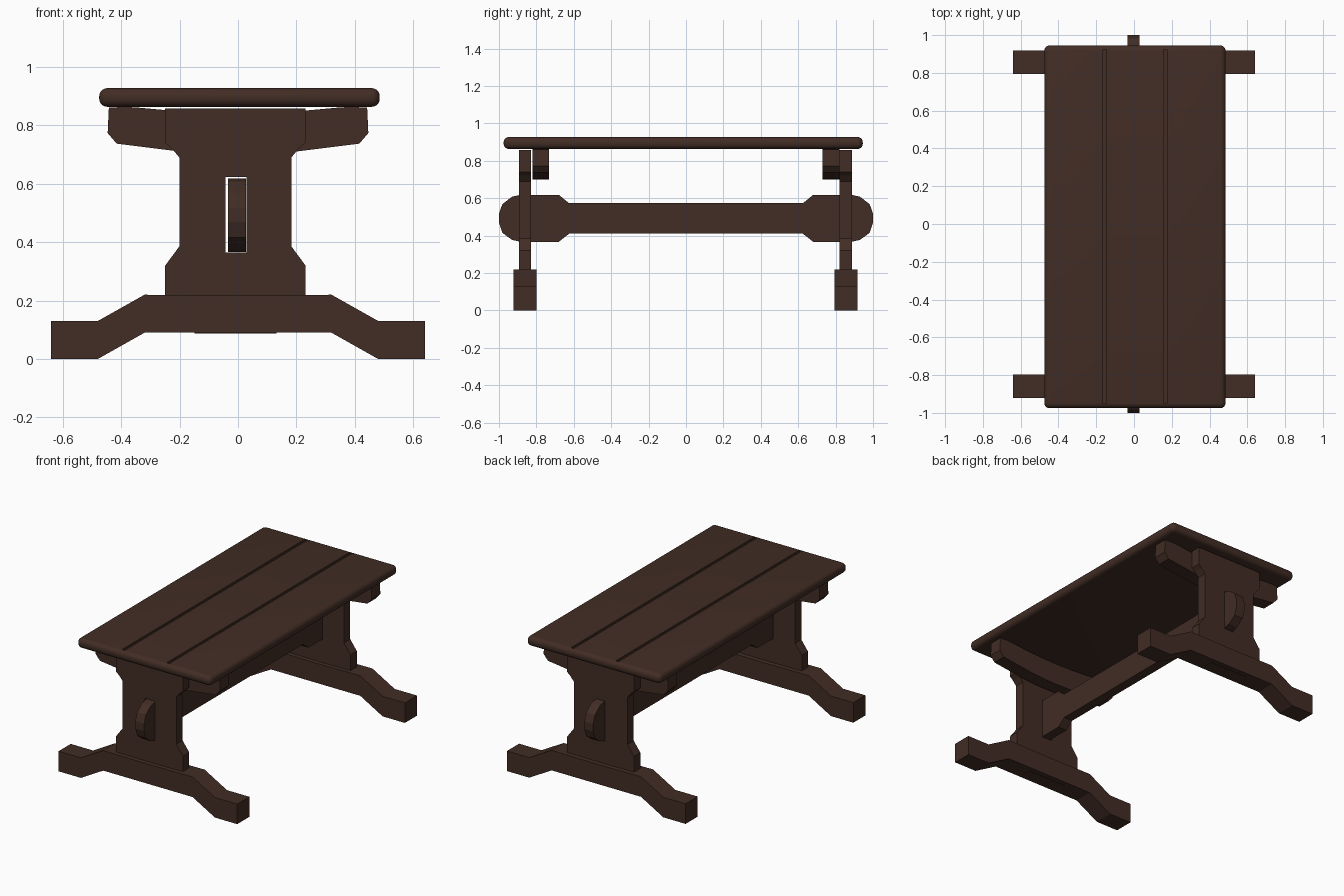
import bpy, bmesh, math
from mathutils import Vector

if "Cube" in bpy.data.objects:
    bpy.data.objects.remove(bpy.data.objects["Cube"])

wood = bpy.data.materials.new("dark_brown_wood")
wood.diffuse_color = (0.054, 0.026, 0.018, 1)
wood.use_nodes = True
wood.node_tree.nodes["Principled BSDF"].inputs["Base Color"].default_value = wood.diffuse_color


def add_object(name, bm):
    bmesh.ops.recalc_face_normals(bm, faces=bm.faces)
    mesh = bpy.data.meshes.new(name)
    bm.to_mesh(mesh)
    bm.free()
    mesh.materials.append(wood)
    ob = bpy.data.objects.new(name, mesh)
    bpy.context.collection.objects.link(ob)
    return ob


def extrude(name, pts, axis, lo, hi):
    """Extrude a 2D profile along 'x' (points are y,z) or 'y' (points are x,z)."""
    bm = bmesh.new()
    co = (lambda a, b: (lo, a, b)) if axis == 'x' else (lambda a, b: (a, lo, b))
    face = bm.faces.new([bm.verts.new(co(a, b)) for a, b in pts])
    new = bmesh.ops.extrude_face_region(bm, geom=[face])["geom"]
    step = Vector((hi - lo, 0, 0)) if axis == 'x' else Vector((0, hi - lo, 0))
    bmesh.ops.translate(bm, vec=step,
                        verts=[g for g in new if isinstance(g, bmesh.types.BMVert)])
    return add_object(name, bm)


def box(name, lo, hi, bevel=0.0):
    bm = bmesh.new()
    bmesh.ops.create_cube(bm, size=1)
    for v in bm.verts:
        v.co = Vector([lo[i] if v.co[i] < 0 else hi[i] for i in range(3)])
    if bevel:
        bmesh.ops.bevel(bm, geom=bm.edges[:], offset=bevel, segments=5,
                        profile=0.5, affect='EDGES')
    return add_object(name, bm)


def activate(ob):
    bpy.ops.object.select_all(action='DESELECT')
    ob.select_set(True)
    bpy.context.view_layer.objects.active = ob


def cut(ob, cutter):
    mod = ob.modifiers.new("cut", 'BOOLEAN')
    mod.operation = 'DIFFERENCE'
    mod.solver = 'EXACT'
    mod.object = cutter
    activate(ob)
    bpy.ops.object.modifier_apply(modifier=mod.name)
    bpy.data.objects.remove(cutter)


def mirrored(half, cx=0.0):
    """Complete a right-hand profile by reflecting it about cx."""
    return ([(cx + x, z) for x, z in half]
            + [(cx - x, z) for x, z in reversed(half) if x > 1e-6])


# Table top with rounded edges and two plank grooves
top = box("table_top", (-0.475, -0.975, 0.863), (0.485, 0.945, 0.927), 0.028)
for gx in (-0.155, 0.165):
    cut(top, box("groove_cutter", (gx - 0.01, -0.95, 0.915), (gx + 0.01, 0.925, 1.0)))
activate(top)
bpy.ops.object.shade_smooth_by_angle(angle=math.radians(35))

# Right-hand halves of the end frame profiles
panel_half = [(0.0, 0.088), (0.14, 0.088), (0.14, 0.12), (0.24, 0.12), (0.24, 0.32), (0.192, 0.385),
              (0.192, 0.69), (0.217, 0.72), (0.24, 0.74), (0.24, 0.857), (0.0, 0.857)]
foot_half = [(0.0, 0.09), (0.32, 0.09), (0.48, 0.0), (0.64, 0.0), (0.64, 0.13),
             (0.48, 0.13), (0.32, 0.22), (0.0, 0.217)]
brace_half = [(0.0, 0.70), (0.1, 0.702), (0.2, 0.71), (0.415, 0.737), (0.446, 0.773),
              (0.442, 0.86), (0.385, 0.863), (0.34, 0.86), (0.23, 0.85), (0.1, 0.843), (0.0, 0.841)]

# End frames: foot, slotted leg panel and top brace
frames = {"front": ((-0.922, -0.798), (-0.893, -0.829), (-0.82, -0.732)),
          "back": ((0.794, 0.918), (0.822, 0.887), (0.73, 0.82))}
for side, (foot_y, panel_y, brace_y) in frames.items():
    extrude(side + "_foot", mirrored(foot_half), 'y', *foot_y)
    extrude(side + "_brace", mirrored(brace_half), 'y', *brace_y)
    panel = extrude(side + "_leg_panel", mirrored(panel_half, -0.009), 'y', *panel_y)
    cut(panel, box("slot_cutter", (-0.042, panel_y[0] - 0.05, 0.364),
                   (0.029, panel_y[1] + 0.05, 0.622)))

# Stretcher beam with rounded through-tenon ends
beam_half = [(0.0, 0.41), (0.625, 0.41), (0.68, 0.367), (0.885, 0.367), (0.93, 0.377),
             (0.982, 0.415), (1.0, 0.468), (1.0, 0.517), (0.982, 0.568), (0.93, 0.608),
             (0.885, 0.618), (0.68, 0.618), (0.625, 0.573), (0.0, 0.573)]
extrude("stretcher_beam", mirrored(beam_half), 'x', -0.035, 0.028)
